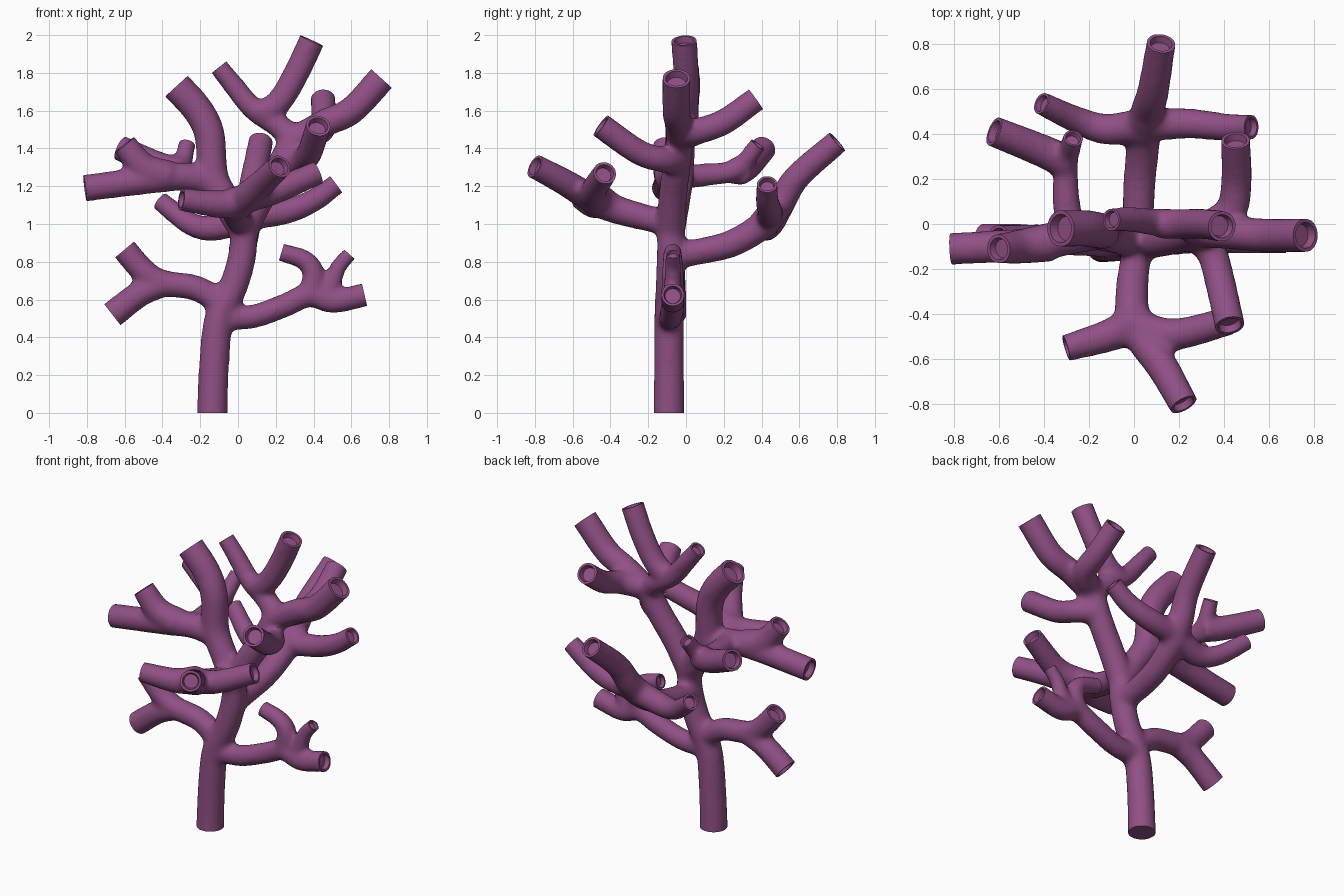
import bpy, bmesh, math
from mathutils import Vector

if "Cube" in bpy.data.objects:
    bpy.data.objects.remove(bpy.data.objects["Cube"])

SIDES, STEPS, EXTRA = 16, 6, 0.04
tubes, cutters = bmesh.new(), bmesh.new()


def spline(pts):
    """Catmull-Rom curve through the points."""
    p = [2 * pts[0] - pts[1]] + pts + [2 * pts[-1] - pts[-2]]
    out = []
    for i in range(1, len(p) - 2):
        a, b, c, d = p[i - 1:i + 3]
        for k in range(STEPS):
            t = k / STEPS
            out.append(0.5 * (2 * b + (c - a) * t + (2 * a - 5 * b + 4 * c - d) * t * t
                              + (3 * b - a - 3 * c + d) * t ** 3))
    return out + [pts[-1]]


def skin(bm, rings):
    """Closed tube through (centre, axis, radius) rings."""
    loops, prev = [], Vector((0, 0, 1))
    u = Vector((1, 0, 0))
    for c, axis, r in rings:
        axis = axis.normalized()
        u = prev.rotation_difference(axis) @ u
        prev = axis
        v = axis.cross(u)
        loops.append([bm.verts.new(c + r * (math.cos(a) * u + math.sin(a) * v))
                      for a in (2 * math.pi * k / SIDES for k in range(SIDES))])
    for l0, l1 in zip(loops, loops[1:]):
        for k in range(SIDES):
            j = (k + 1) % SIDES
            bm.faces.new((l0[k], l0[j], l1[j], l1[k]))
    bm.faces.new(loops[0][::-1])
    bm.faces.new(loops[-1])


def trim(tip, d, r, hollow=True):
    """Cutter that slices the end square and hollows it."""
    prof = [(-0.5 * r, 0.68 * r), (0, 0.8 * r)] if hollow else []
    prof += [(0, 1.5 * r), (EXTRA + 0.05, 1.5 * r)]
    skin(cutters, [(tip + d * h, d, rad) for h, rad in prof])


def branch(r0, r1, *pts, free=True):
    """Tapering limb; free ends are trimmed and hollowed."""
    path = spline([Vector(p) for p in pts])
    tip, d = path[-1], (path[-1] - path[-2]).normalized()
    if free:
        trim(tip, d, r1)
        path.append(tip + d * EXTRA)
    n = len(path) - 1
    rings = []
    for i, c in enumerate(path):
        axis = path[min(i + 1, n)] - path[max(i - 1, 0)]
        rings.append((c, axis, r0 + (r1 - r0) * i / n + 0.004))
    skin(tubes, rings)


# Trunk, with a flat foot
branch(.08, .07, (-.135, -.09, -.04), (-.135, -.09, .05), (-.125, -.09, .28), (-.1, -.09, .5),
       (-.02, -.085, .68), (.025, -.08, .85), (.03, -.08, 1.0), free=False)
trim(Vector((-.135, -.09, 0)), Vector((0, 0, -1)), .085, hollow=False)

# Low left limb
branch(.065, .065, (-.09, -.085, .58), (-.22, -.075, .66), (-.4, -.07, .69), (-.5, -.07, .75), (-.6, -.07, .865))
branch(.065, .07, (-.4, -.07, .68), (-.52, -.07, .63), (-.665, -.07, .52))

# Low right limb
branch(.06, .06, (-.08, -.09, .5), (.08, -.08, .51), (.25, -.07, .57), (.38, -.07, .625), (.5, -.07, .59),
       (.67, -.07, .625))
branch(.06, .045, (.38, -.07, .62), (.4, -.07, .74), (.35, -.07, .81), (.23, -.07, .85))
branch(.05, .036, (.42, -.07, .61), (.49, -.07, .67), (.53, -.07, .77), (.59, -.07, .84))

# Upper left limb
branch(.075, .08, (.02, -.08, .98), (-.05, -.06, 1.1), (-.13, -.04, 1.25), (-.15, -.03, 1.47),
       (-.21, -.02, 1.6), (-.325, -.02, 1.73))
branch(.075, .068, (-.14, -.03, 1.22), (-.28, -.06, 1.25), (-.45, -.09, 1.235), (-.81, -.11, 1.19))
branch(.085, .062, (-.37, -.08, 1.25), (-.5, -.1, 1.3), (-.6, -.11, 1.42))
branch(.065, .042, (-.28, -.05, 1.25), (-.3, .1, 1.26), (-.3, .27, 1.29), (-.27, .38, 1.42))
branch(.075, .065, (-.29, .27, 1.275), (-.42, .33, 1.31), (-.62, .41, 1.4))

# Upper right limb
branch(.075, .07, (.03, -.08, .97), (.12, -.07, 1.14), (.22, -.05, 1.3), (.3, -.03, 1.46), free=False)
branch(.07, .073, (.28, -.03, 1.43), (.45, -.04, 1.53), (.6, -.05, 1.6), (.76, -.05, 1.77))
branch(.065, .048, (.3, -.03, 1.45), (.2, 0, 1.53), (.08, .01, 1.61), (-.02, .02, 1.73), (-.1, .02, 1.83))
branch(.065, .066, (.12, 0, 1.58), (.22, 0, 1.65), (.31, 0, 1.8), (.39, -.01, 1.97))
branch(.07, .063, (.32, -.02, 1.46), (.43, .06, 1.49), (.455, .2, 1.54), (.45, .37, 1.66))
branch(.065, .065, (.25, -.04, 1.33), (.34, -.12, 1.34), (.38, -.25, 1.38), (.425, -.45, 1.52))

# Front limb, swelling at its fork
branch(.06, .08, (.03, -.08, 1.0), (0, -.2, 1.03), (-.01, -.38, 1.08), (.02, -.48, 1.13), free=False)
branch(.08, .062, (0, -.42, 1.1), (.04, -.51, 1.14), (.13, -.64, 1.22), (.22, -.8, 1.305))
branch(.085, .055, (.02, -.43, 1.12), (-.1, -.49, 1.105), (-.3, -.55, 1.13))
branch(.075, .06, (.02, -.46, 1.13), (.18, -.49, 1.17), (.42, -.43, 1.27))

# Back limb, swelling at its fork
branch(.065, .075, (.02, -.08, .83), (.02, .1, .86), (.03, .25, .9), (.045, .4, .99), (.055, .48, 1.09), free=False)
branch(.078, .062, (.045, .41, 1.0), (.06, .5, 1.11), (.085, .59, 1.25), (.12, .8, 1.435))
branch(.075, .048, (.06, .44, 1.04), (-.12, .42, .98), (-.25, .46, 1.0), (-.41, .535, 1.12))
branch(.07, .052, (.05, .44, 1.04), (.25, .445, 1.065), (.4, .43, 1.125), (.52, .43, 1.21))


def to_object(bm, name):
    bmesh.ops.recalc_face_normals(bm, faces=bm.faces)
    me = bpy.data.meshes.new(name)
    bm.to_mesh(me)
    bm.free()
    ob = bpy.data.objects.new(name, me)
    bpy.context.collection.objects.link(ob)
    return ob


coral = to_object(tubes, "branching_coral")
cutter = to_object(cutters, "end_cutters")
cutter.hide_render = True

# Fuse the limbs, soften the forks, trim the tips
m = coral.modifiers.new("fuse", 'REMESH')
m.mode, m.voxel_size = 'VOXEL', 0.015
m = coral.modifiers.new("soften", 'SMOOTH')
m.factor, m.iterations = 0.5, 14
m = coral.modifiers.new("trim", 'BOOLEAN')
m.operation, m.solver, m.object = 'DIFFERENCE', 'EXACT', cutter

# Bake the result and drop the cutter
dg = bpy.context.evaluated_depsgraph_get()
baked = bpy.data.meshes.new_from_object(coral.evaluated_get(dg))
coral.modifiers.clear()
coral.data = baked
bpy.data.objects.remove(cutter)

mat = bpy.data.materials.new("purple")
mat.diffuse_color = (0.28, 0.08, 0.235, 1)
mat.use_nodes = True
mat.node_tree.nodes["Principled BSDF"].inputs["Base Color"].default_value = mat.diffuse_color
coral.data.materials.clear()
coral.data.materials.append(mat)
bpy.context.view_layer.objects.active = coral
coral.select_set(True)
bpy.ops.object.shade_smooth_by_angle(angle=math.radians(40))
